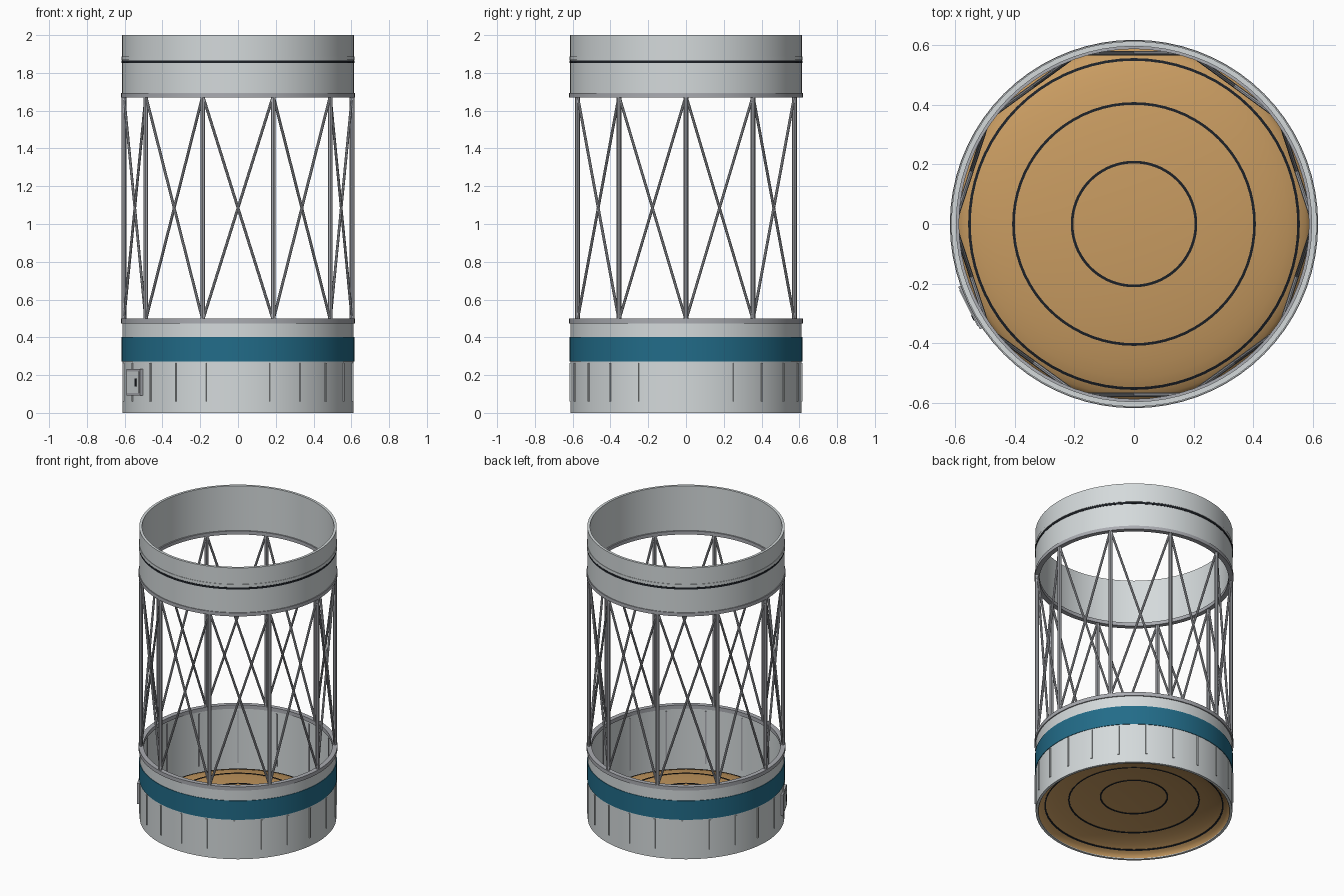
import bpy, bmesh
from math import sin, cos, pi, radians, sqrt
from mathutils import Vector, Matrix

cube = bpy.data.objects.get("Cube")
if cube:
    bpy.data.objects.remove(cube, do_unlink=True)


def material(name, rgb, rough=0.6):
    m = bpy.data.materials.new(name)
    m.use_nodes = True
    m.diffuse_color = (*rgb, 1)
    bsdf = m.node_tree.nodes["Principled BSDF"]
    bsdf.inputs["Base Color"].default_value = (*rgb, 1)
    bsdf.inputs["Roughness"].default_value = rough
    return m


SHELL = material("light grey shell", (0.66, 0.70, 0.71))
STRUT = material("mid grey metal", (0.40, 0.41, 0.44))
TEAL = material("teal band", (0.016, 0.15, 0.25))
TAN = material("tan dome", (0.58, 0.33, 0.12))
BLACK = material("dark seam", (0.012, 0.015, 0.02))

SIDES = 72
COLUMNS = 10
RIBS = 22


def finish(name, bm, mat, smooth=True):
    bmesh.ops.recalc_face_normals(bm, faces=bm.faces)
    mesh = bpy.data.meshes.new(name)
    bm.to_mesh(mesh)
    bm.free()
    obj = bpy.data.objects.new(name, mesh)
    bpy.context.collection.objects.link(obj)
    mesh.materials.append(mat)
    if smooth:
        bpy.ops.object.select_all(action="DESELECT")
        obj.select_set(True)
        bpy.context.view_layer.objects.active = obj
        bpy.ops.object.shade_smooth_by_angle(angle=radians(35))
    return obj


def lathe(name, section, mat):
    """Revolve a closed (radius, z) section around z."""
    bm = bmesh.new()
    verts = [bm.verts.new((r, 0, z)) for r, z in section]
    edges = [bm.edges.new((verts[i - 1], verts[i])) for i in range(len(verts))]
    bmesh.ops.spin(bm, geom=verts + edges, cent=(0, 0, 0), axis=(0, 0, 1),
                   angle=2 * pi, steps=SIDES, use_merge=True)
    bmesh.ops.remove_doubles(bm, verts=bm.verts, dist=1e-5)
    return finish(name, bm, mat)


def ring(name, r0, r1, z0, z1, mat):
    return lathe(name, [(r0, z0), (r1, z0), (r1, z1), (r0, z1)], mat)


def polar(r, a, z):
    return Vector((r * cos(a), r * sin(a), z))


def add_rod(bm, a, b, radius, sides=8):
    d = b - a
    m = Matrix.Translation((a + b) / 2) @ d.to_track_quat("Z", "Y").to_matrix().to_4x4()
    bmesh.ops.create_cone(bm, cap_ends=True, segments=sides, radius1=radius,
                          radius2=radius, depth=d.length, matrix=m)


def add_box(bm, angle, r, z, size, side=0):
    """Box with (radial, tangential, vertical) size, turned to face outward."""
    m = (Matrix.Rotation(angle, 4, "Z") @ Matrix.Translation((r, side, z))
         @ Matrix.Diagonal((*size, 1)))
    bmesh.ops.create_cube(bm, size=1, matrix=m)


# Lower and upper shells with their flanges
ring("lower_shell", 0.595, 0.612, 0, 0.48, SHELL)
ring("teal_band", 0.608, 0.6155, 0.272, 0.402, TEAL)
ring("lower_flange", 0.588, 0.619, 0.474, 0.5, STRUT)
ring("upper_shell", 0.597, 0.614, 1.69, 2.0, SHELL)
ring("upper_flange", 0.588, 0.619, 1.67, 1.694, STRUT)
ring("seam_ring", 0.608, 0.617, 1.868, 1.888, SHELL)
ring("seam_line", 0.608, 0.6165, 1.853, 1.866, BLACK)

# Shallow dome closing the bottom
DOME_R, RISE, THICK = 0.597, 0.11, 0.035


def dome_z(r):
    return RISE * sqrt(max(0, 1 - (r / DOME_R) ** 2))


steps = [DOME_R * sin(i / 12 * pi / 2) for i in range(13)]
lower = [(r, dome_z(r)) for r in steps]
upper = [(r, z + THICK) for r, z in reversed(lower)]
lathe("dome", lower + upper, TAN)

# Painted circles on both faces of the dome
for name, r in (("inner", 0.208), ("middle", 0.405), ("outer", 0.553)):
    half = 0.0045
    for face, base in (("top", THICK), ("under", 0)):
        z0, z1 = dome_z(r - half) + base, dome_z(r + half) + base
        lathe(f"{name}_circle_{face}",
              [(r - half, z0 - 0.003), (r + half, z1 - 0.003),
               (r + half, z1 + 0.003), (r - half, z0 + 0.003)], BLACK)

# Open truss: uprights and crossed braces
uprights, braces = bmesh.new(), bmesh.new()
Z0, Z1, R = 0.49, 1.68, 0.604
for i in range(COLUMNS):
    a, b = (2 * pi * k / COLUMNS for k in (i, i + 1))
    add_rod(uprights, polar(R, a, Z0), polar(R, a, Z1), 0.0125)
    add_rod(braces, polar(R, a, Z0), polar(R, b, Z1), 0.0075)
    add_rod(braces, polar(R, b, Z0), polar(R, a, Z1), 0.0075)
finish("truss_uprights", uprights, STRUT)
finish("truss_braces", braces, STRUT)

# Stringers outside and inside the lower shell
outer, inner = bmesh.new(), bmesh.new()
for i in range(RIBS):
    add_box(outer, pi / 2 + 2 * pi * i / RIBS, 0.613, 0.162, (0.01, 0.01, 0.205))
for i in range(15):
    add_box(inner, radians(5 + 24 * i), 0.594, 0.28, (0.008, 0.008, 0.36))
finish("outer_stringers", outer, SHELL, smooth=False)
finish("inner_stringers", inner, STRUT, smooth=False)

# Access hatch with frame and handle
HATCH = radians(207)
for name, r, size, side, mat in (
        ("hatch_frame", 0.612, (0.02, 0.16, 0.14), 0, STRUT),
        ("hatch_door", 0.614, (0.022, 0.135, 0.115), 0, SHELL),
        ("hatch_handle", 0.622, (0.012, 0.02, 0.042), 0.035, BLACK)):
    bm = bmesh.new()
    add_box(bm, HATCH, r, 0.162, size, side)
    finish(name, bm, mat, smooth=False)
